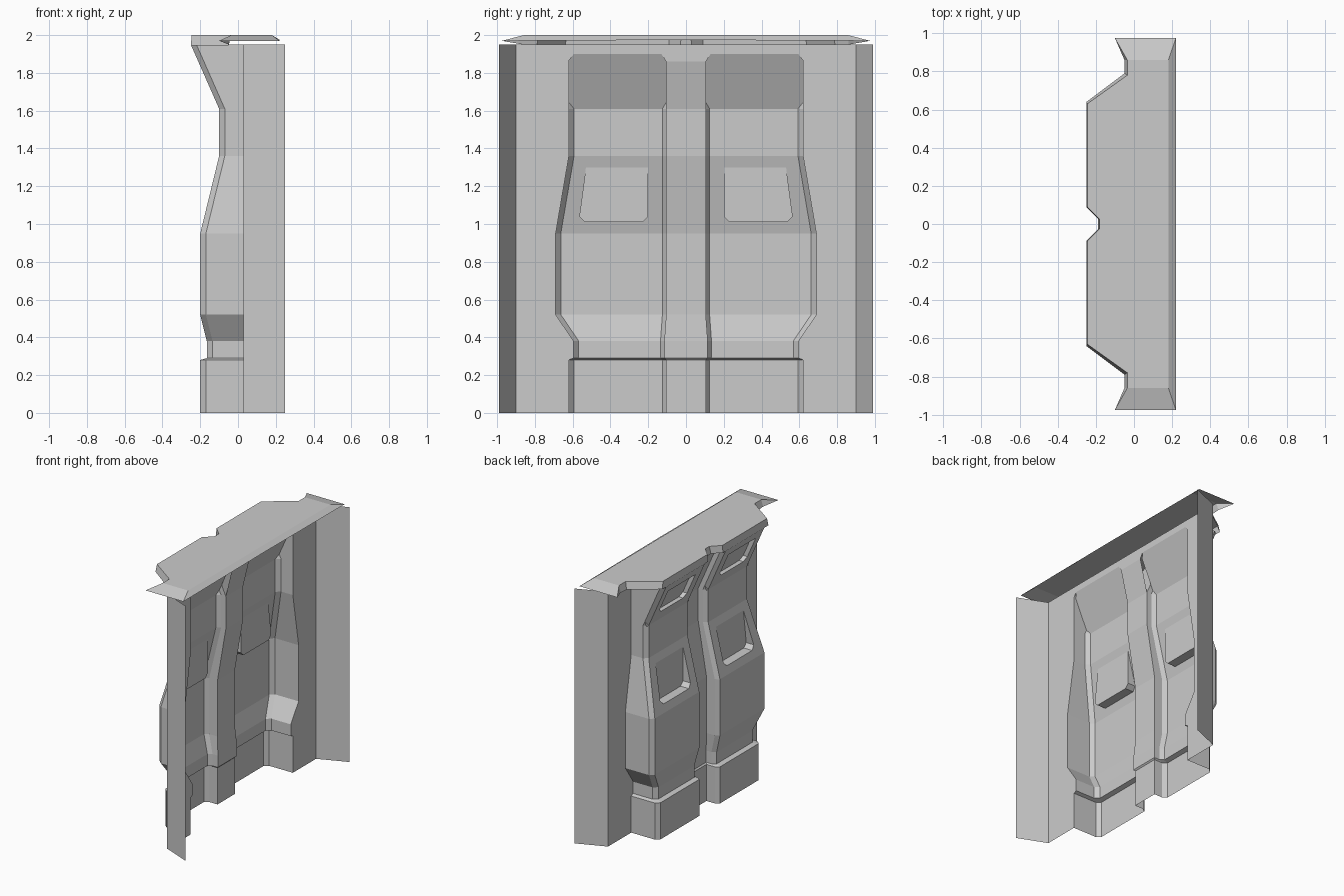
import bpy, bmesh

if "Cube" in bpy.data.objects:
    bpy.data.objects.remove(bpy.data.objects["Cube"])

# Wall stations: height, pillar face x, outer y, inner y, groove x
ROWS = [
    (0.00, -0.20, 0.62, 0.105, -0.10),
    (0.28, -0.20, 0.62, 0.105, -0.10),
    (0.29, -0.165, 0.595, 0.115, -0.09),
    (0.38, -0.165, 0.595, 0.115, -0.09),
    (0.52, -0.20, 0.69, 0.105, -0.10),
    (0.95, -0.20, 0.69, 0.105, -0.10),
    (1.36, -0.10, 0.62, 0.105, -0.03),
    (1.61, -0.10, 0.62, 0.105, -0.03),
    (1.95, -0.25, 0.62, 0.105, -0.18),
]
FRONT = 4  # index of the pillar front face strip


def finish(name, bm):
    """Half model to object, mirrored across y."""
    bmesh.ops.remove_doubles(bm, verts=bm.verts, dist=0.0005)
    bmesh.ops.recalc_face_normals(bm, faces=bm.faces)
    me = bpy.data.meshes.new(name)
    bm.to_mesh(me)
    bm.free()
    ob = bpy.data.objects.new(name, me)
    bpy.context.collection.objects.link(ob)
    mod = ob.modifiers.new("mirror", 'MIRROR')
    mod.use_axis = (False, True, False)
    mod.use_clip = True
    mod.merge_threshold = 0.0005
    return ob


def face(bm, pts):
    return bm.faces.new([bm.verts.new(p) for p in pts])


def section(z, xf, yo, yi, g):
    flat = [(0.25, 0.99), (0.03, 0.90), (0.03, yo), (xf + 0.03, yo),
            (xf, yo - 0.027), (xf, yi + 0.02), (xf + 0.03, yi), (g, yi), (g, 0)]
    return [(x, y, z) for x, y in flat]


def window(bm, lo, hi, z0, z1, y_in, y_out0, y_out1, panel_x):
    """Frame around a pocket in one sloping pillar face."""
    za, xa, zb, xb = lo[0][2], lo[0][0], hi[0][2], hi[0][0]

    def on(y, z):
        return (xa + (xb - xa) * (z - za) / (zb - za), y, z)
    c = 0.03
    ring = [on(y_out1, z1), on(y_in, z1), on(y_in, z0 + c), on(y_in + c, z0),
            on(y_out0 - c, z0), on(y_out0, z0 + c)]
    deep = [(panel_x(p), p[1], p[2]) for p in ring]
    # frame: corners are outer/inner at the top and bottom
    to, ti, bo, bi = hi[0], hi[1], lo[0], lo[1]
    for f in [(to, ti, ring[1], ring[0]), (ti, bi, ring[2], ring[1]),
              (bi, ring[3], ring[2]), (bi, bo, ring[4], ring[3]),
              (bo, ring[5], ring[4]), (bo, to, ring[0], ring[5])]:
        face(bm, f)
    # pocket sides and floor
    for i in range(6):
        j = (i + 1) % 6
        if abs(deep[i][0] - ring[i][0]) + abs(deep[j][0] - ring[j][0]) > 0.002:
            face(bm, (ring[i], ring[j], deep[j], deep[i]))
    face(bm, deep)


# Pressed wall sheet with side flanges, pillars and centre groove
bm = bmesh.new()
secs = [section(*r) for r in ROWS]
for k in range(len(secs) - 1):
    a, b = secs[k], secs[k + 1]
    for i in range(len(a) - 1):
        if i == FRONT and k == 5:      # middle pocket, upright floor
            x_top = -0.20 + 0.10 * (1.30 - 0.95) / 0.41
            window(bm, a[i:i + 2], b[i:i + 2], 1.01, 1.30,
                   0.20, 0.565, 0.53, lambda p: x_top)
        elif i == FRONT and k == 7:    # hood pocket, parallel floor
            window(bm, a[i:i + 2], b[i:i + 2], 1.69, 1.88,
                   0.20, 0.53, 0.53, lambda p: p[0] + 0.035)
        else:
            face(bm, (a[i], a[i + 1], b[i + 1], b[i]))
finish("wall_panel", bm)

# Inner lining: sloped plates behind the hood and the header above
bm = bmesh.new()


def slope(y, z):
    return (-0.10 + 0.13 * (z - 1.61) / 0.29, y, z)


face(bm, [slope(0.62, 1.61), slope(0.62, 1.865), slope(0.595, 1.90),
          slope(0.13, 1.90), slope(0.105, 1.865), slope(0.105, 1.61)])
face(bm, [(-0.03, 0, 1.61), (-0.03, 0.105, 1.61), (0.03, 0.105, 1.86), (0.03, 0, 1.86)])
face(bm, [(0.03, 0, 1.86), (0.03, 0.105, 1.86), (0.03, 0.13, 1.90),
          (0.03, 0.595, 1.90), (0.03, 0.62, 1.865), (0.03, 0.62, 1.95), (0.03, 0, 1.95)])
finish("inner_lining", bm)

# Top cap with bevelled rim and drooping ends
bm = bmesh.new()
top = [(-0.18, 0), (-0.18, 0.025), (-0.245, 0.09), (-0.245, 0.63),
       (-0.035, 0.78), (-0.035, 0.86), (0.18, 0.86), (0.18, 0)]
top = [(x, y, 2.0) for x, y in top]
rim = [(-0.19, 0, 1.945), (-0.19, 0.03, 1.945), (-0.25, 0.09, 1.945),
       (-0.25, 0.64, 1.945), (-0.05, 0.79, 1.945), (-0.05, 0.86, 1.95),
       (-0.10, 0.975, 1.97), (0.22, 0.975, 1.97), (0.22, 0, 1.975)]
link = [0, 1, 2, 3, 4, 5, 5, 6, 7]
face(bm, top)
for i in range(len(rim) - 1):
    s, t = link[i], link[i + 1]
    pts = [rim[i], rim[i + 1], top[t]]
    if s != t:
        pts.append(top[s])
    face(bm, pts)
finish("top_cap", bm)
